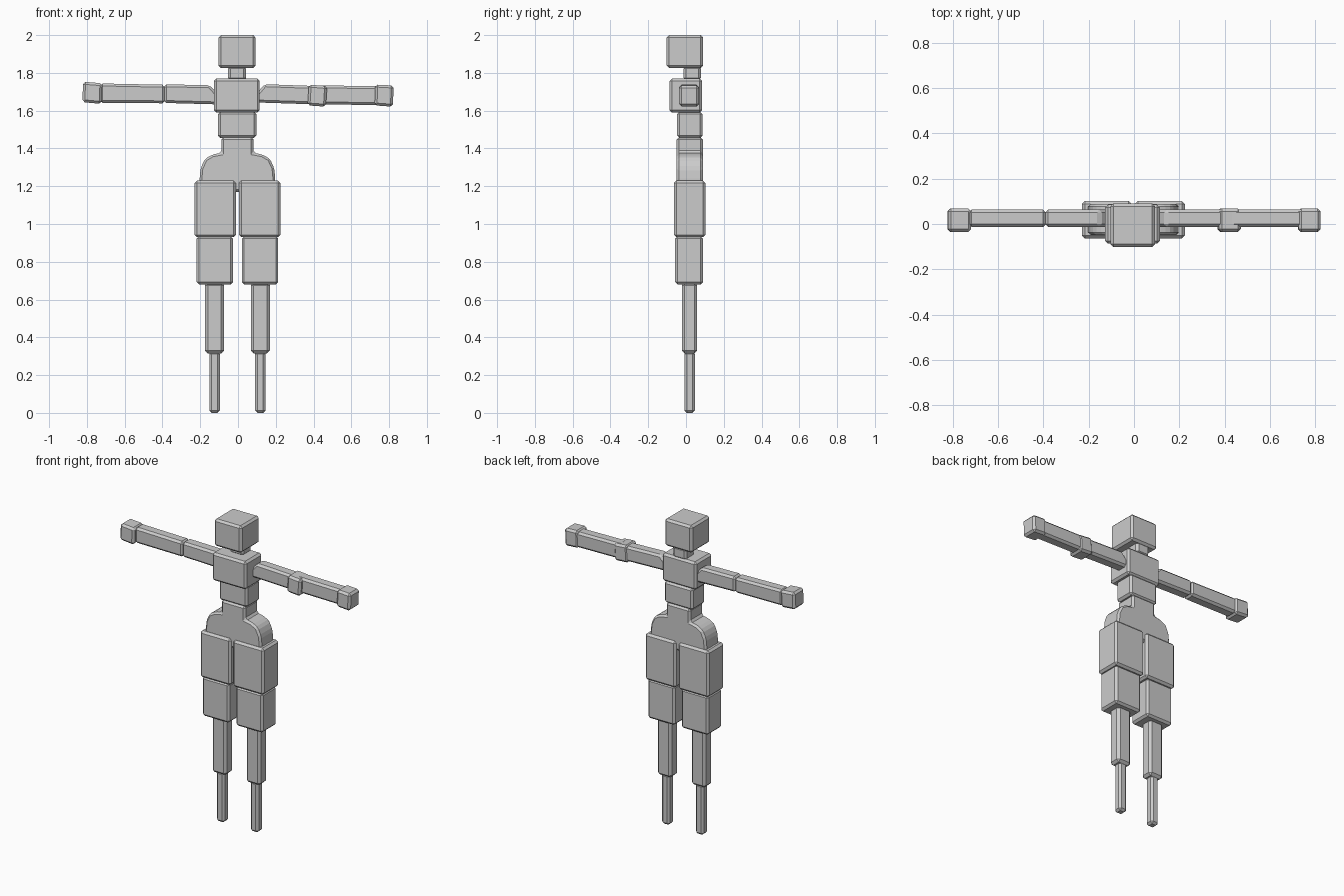
import bpy

CX = -0.003  # symmetry plane of the torso and legs


def prism(name, profile, y0, y1, bevel=0.013, mirror=False):
    """Extrude an x/z outline from y0 to y1 and chamfer its edges."""
    n = len(profile)
    verts = [(x, y, z) for y in (y0, y1) for x, z in profile]
    faces = [list(range(n)), list(range(2 * n - 1, n - 1, -1))]
    faces += [[(i + 1) % n, i, n + i, n + (i + 1) % n] for i in range(n)]
    mesh = bpy.data.meshes.new(name)
    mesh.from_pydata(verts, [], faces)
    obj = bpy.data.objects.new(name, mesh)
    bpy.context.collection.objects.link(obj)
    if mirror:
        obj.location.x = CX
        obj.modifiers.new("Mirror", "MIRROR").use_mirror_merge = False
    mod = obj.modifiers.new("Bevel", "BEVEL")
    mod.width = bevel
    mod.segments = 1
    mod.limit_method = 'ANGLE'
    mod.angle_limit = 0.25
    return obj


def box(name, x0, x1, y0, y1, z0, z1, **kw):
    return prism(name, [(x0, z0), (x1, z0), (x1, z1), (x0, z1)], y0, y1, **kw)


# Head, neck and torso
box("head", -0.103, 0.093, -0.102, 0.091, 1.825, 2.0)
box("neck", -0.053, 0.043, -0.013, 0.079, 1.76, 1.835)
box("chest", -0.128, 0.115, -0.087, 0.085, 1.59, 1.77)
box("abdomen", -0.106, 0.097, -0.047, 0.087, 1.455, 1.595)

# Waist flaring into rounded hips
half = [(0.085, 1.46), (0.085, 1.377), (0.132, 1.368), (0.172, 1.345),
        (0.195, 1.295), (0.2, 1.24), (0.2, 1.215), (0.03, 1.17)]
outline = [(CX - x, z) for x, z in half] + [(CX + x, z) for x, z in reversed(half)]
prism("waist_and_hips", outline, -0.049, 0.089, bevel=0.012)

# Legs, mirrored
box("upper_thighs", 0.008, 0.227, -0.064, 0.102, 0.93, 1.23, mirror=True)
box("lower_thighs", 0.023, 0.216, -0.057, 0.091, 0.68, 0.935, mirror=True)
box("shins", 0.071, 0.172, -0.022, 0.059, 0.315, 0.69, bevel=0.015, mirror=True)
box("feet", 0.093, 0.149, -0.009, 0.047, 0.0, 0.325, mirror=True)

# Arm on the -x side
prism("left_upper_arm", [(-0.392, 1.641), (-0.1, 1.633), (-0.1, 1.68),
                         (-0.15, 1.735), (-0.392, 1.739)], -0.013, 0.063)
prism("left_forearm", [(-0.73, 1.642), (-0.388, 1.639), (-0.388, 1.737),
                       (-0.73, 1.744)], -0.013, 0.063)
prism("left_hand", [(-0.824, 1.645), (-0.722, 1.636), (-0.718, 1.745),
                    (-0.82, 1.753)], -0.036, 0.069)

# Arm on the +x side
prism("right_upper_arm", [(0.08, 1.644), (0.42, 1.633), (0.42, 1.73),
                          (0.14, 1.74), (0.09, 1.68)], -0.013, 0.063)
prism("right_elbow", [(0.368, 1.628), (0.465, 1.621), (0.472, 1.73),
                      (0.375, 1.738)], -0.036, 0.069)
prism("right_forearm", [(0.42, 1.634), (0.76, 1.629), (0.76, 1.729),
                        (0.42, 1.734)], -0.013, 0.063)
prism("right_hand", [(0.723, 1.628), (0.82, 1.621), (0.824, 1.733),
                     (0.727, 1.738)], -0.036, 0.069)
